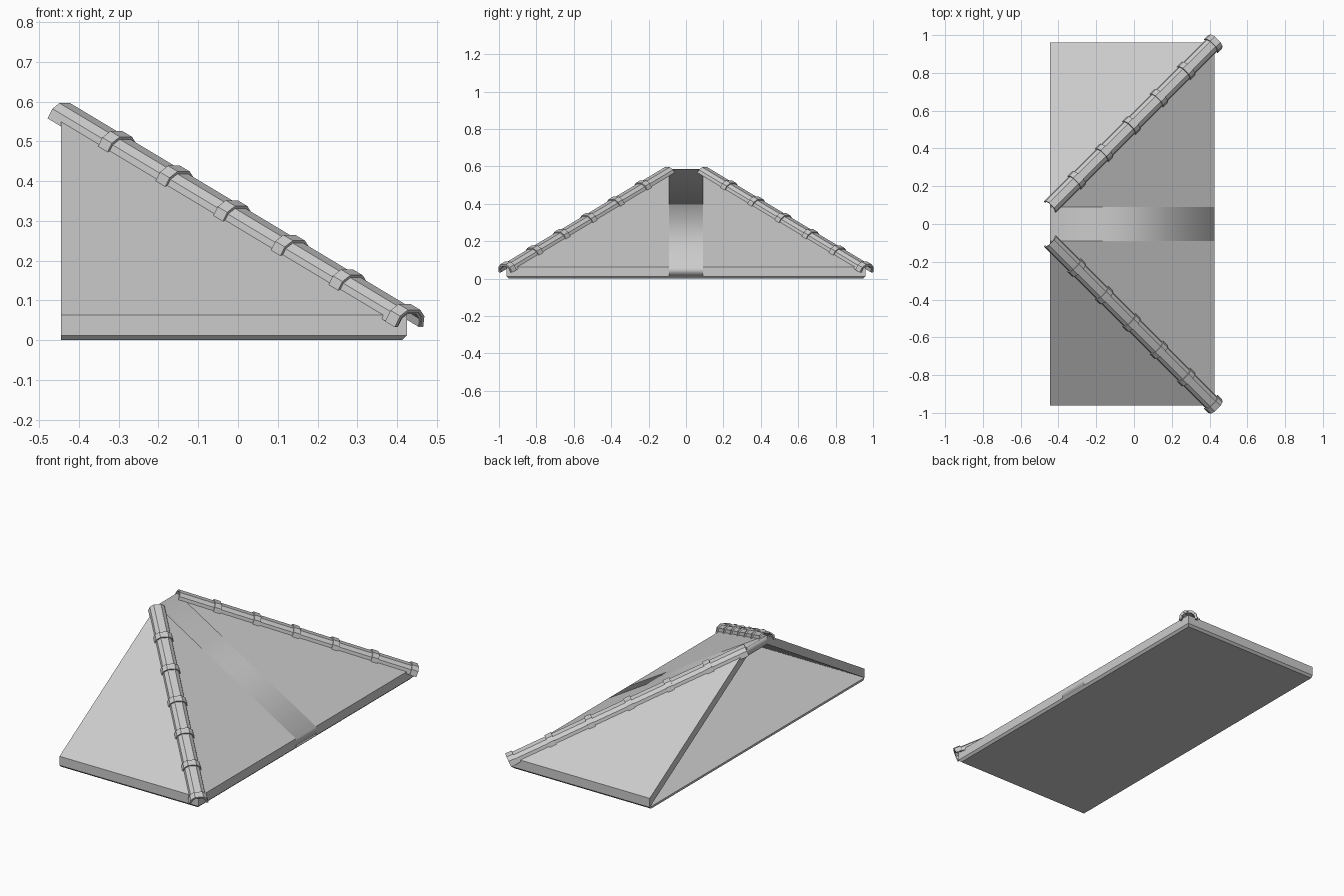
import bpy, bmesh
from mathutils import Vector

cube = bpy.data.objects.get("Cube")
if cube:
    bpy.data.objects.remove(cube, do_unlink=True)

grey = bpy.data.materials.new("plain_grey")
grey.use_nodes = True
grey.diffuse_color = (0.6, 0.6, 0.6, 1)
bsdf = next(n for n in grey.node_tree.nodes if n.type == 'BSDF_PRINCIPLED')
bsdf.inputs["Base Color"].default_value = (0.6, 0.6, 0.6, 1)

BACK, FRONT, SIDE, GAP = -0.445, 0.425, 0.96, 0.09
LIP, EAVE, TOP = 0.012, 0.063, 0.585
SLOPE = (TOP - EAVE) / (FRONT - BACK)


def finish(name, bm):
    bmesh.ops.recalc_face_normals(bm, faces=bm.faces)
    mesh = bpy.data.meshes.new(name)
    bm.to_mesh(mesh)
    bm.free()
    mesh.materials.append(grey)
    obj = bpy.data.objects.new(name, mesh)
    bpy.context.collection.objects.link(obj)
    return obj


# Roof shell: two side slopes and one long slope with a soft centre strip, open at the back
bm = bmesh.new()


def pair(x, y, z):
    return bm.verts.new((x, y, z)), bm.verts.new((x, y, z - EAVE + LIP))


halves = []
for s in (-1, 1):
    halves.append([pair(BACK, s * SIDE, EAVE), pair(FRONT, s * SIDE, EAVE),
                   pair(FRONT, s * GAP, EAVE), pair(BACK, s * GAP, TOP)])
for layer in (0, 1):
    for half in halves:
        a, b, c, d = [p[layer] for p in half]
        bm.faces.new((a, b, d))
        bm.faces.new((b, c, d))
    (c0, d0), (c1, d1) = [[p[layer] for p in h[2:]] for h in halves]
    bm.faces.new((c0, c1, d1, d0))
rim = halves[0] + halves[1][::-1]
rim = [rim[0], rim[1], rim[2], rim[5], rim[6], rim[7], rim[4], rim[3]]
for p, q in zip(rim, rim[1:] + rim[:1]):
    bm.faces.new((p[0], q[0], q[1], p[1]))
for f in bm.faces:
    f.smooth = True
for e in bm.edges:
    across = all(abs(v.co.y) < GAP + 0.01 for v in e.verts)
    level = abs(e.verts[0].co.z - e.verts[1].co.z) < 0.001
    e.smooth = across and level
finish("roof_shell", bm)

# Floor with a chamfered lower lip on the three eave sides
bm = bmesh.new()
rings = []
for z, inset in ((0, 0.012), (LIP, 0)):
    x, y = FRONT - inset, SIDE - inset
    rings.append([bm.verts.new(p) for p in
                  ((BACK, -y, z), (x, -y, z), (x, y, z), (BACK, y, z))])
    bm.faces.new(rings[-1])
for i in range(4):
    j = (i + 1) % 4
    bm.faces.new((rings[0][i], rings[0][j], rings[1][j], rings[1][i]))
finish("floor", bm)

# Hip caps: faceted half pipes with raised collars
PROFILE = ((-0.047, -0.03), (-0.04, -0.002), (-0.02, 0.014),
           (0.02, 0.014), (0.04, -0.002), (0.047, -0.03))


def half_pipe(name, side, x_from, x_to, scale, lift):
    across = Vector((1, -side, 0)).normalized()
    along = Vector((1, side, -SLOPE)).normalized()
    up = along.cross(across) * side
    up = up if up.z > 0 else -up
    bm = bmesh.new()
    ends = []
    for x in (x_from, x_to):
        centre = Vector((x, side * (x - FRONT + SIDE), EAVE + (FRONT - x) * SLOPE))
        ends.append([[bm.verts.new(centre + across * s * k + up * (u * k + lift - drop))
                      for s, u in PROFILE]
                     for k, drop in ((scale, 0), (scale * 0.82, 0.004))])
    for i in range(len(PROFILE) - 1):
        for layer in (0, 1):
            bm.faces.new((ends[0][layer][i], ends[0][layer][i + 1],
                          ends[1][layer][i + 1], ends[1][layer][i]))
        for end in ends:
            bm.faces.new((end[0][i], end[0][i + 1], end[1][i + 1], end[1][i]))
    for i in (0, -1):
        bm.faces.new((ends[0][0][i], ends[1][0][i], ends[1][1][i], ends[0][1][i]))
    return finish(name, bm)


for label, side in (("front", -1), ("rear", 1)):
    half_pipe(label + "_hip_cap", side, -0.44, 0.435, 0.95, 0.002)
    for i in range(6):
        x = 0.425 - i * 0.145
        half_pipe(f"{label}_hip_collar_{i + 1}", side, x - 0.012, x + 0.012, 1.08, 0.007)
